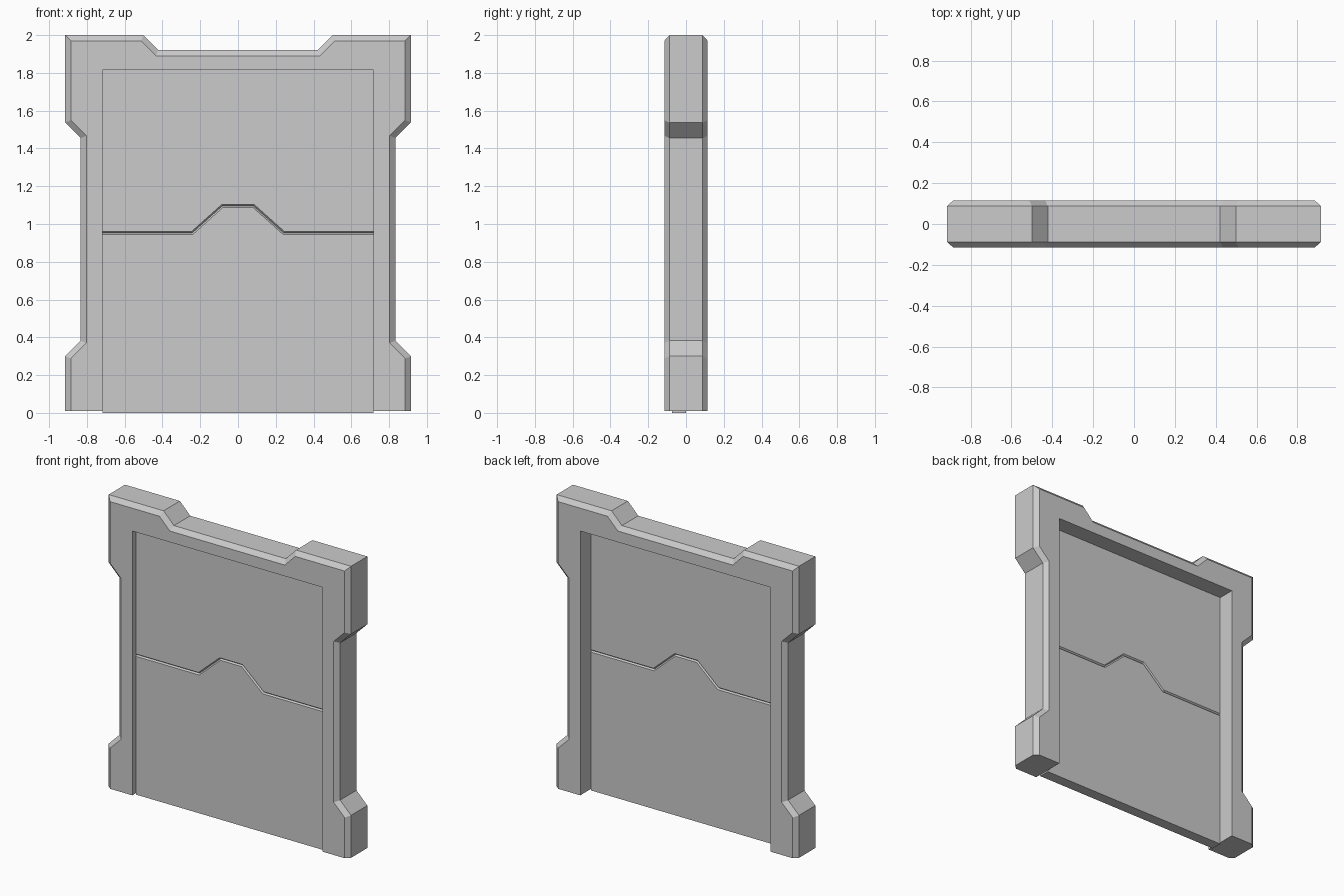
import bpy
import bmesh
from mathutils import Vector
from mathutils.geometry import intersect_line_line_2d  # noqa: F401

cube = bpy.data.objects.get("Cube")
if cube:
    bpy.data.objects.remove(cube)

grey = bpy.data.materials.new("light grey")
grey.use_nodes = True
colour = (0.6, 0.6, 0.6, 1)
grey.diffuse_color = colour
grey.node_tree.nodes["Principled BSDF"].inputs["Base Color"].default_value = colour


def inset(points, distances):
    """Move each edge of a counter-clockwise outline inward by its own distance."""
    result = []
    for i, p in enumerate(points):
        p = Vector(p)
        before = (p - Vector(points[i - 1])).normalized()
        after = (Vector(points[(i + 1) % len(points)]) - p).normalized()
        n1, n2 = Vector((-before.y, before.x)), Vector((-after.y, after.x))
        d1, d2 = distances[i - 1], distances[i]
        det = n1.x * n2.y - n1.y * n2.x
        result.append(p + Vector((d1 * n2.y - d2 * n1.y, d2 * n1.x - d1 * n2.x)) / det)
    return result


def chamfered_slab(name, points, distances, front, back, depth):
    """Extrude an outline along y, chamfering the chosen edges front and back."""
    small = inset(points, distances)
    sections = [(small, front), (points, front + depth),
                (points, back - depth), (small, back)]
    bm = bmesh.new()
    loops = [[bm.verts.new((p[0], y, p[1])) for p in outline] for outline, y in sections]
    bm.faces.new(loops[0])
    bm.faces.new(loops[-1][::-1])
    count = len(points)
    for a, b in zip(loops, loops[1:]):
        for i in range(count):
            j = (i + 1) % count
            bm.faces.new((a[i], b[i], b[j], a[j]))
    bmesh.ops.remove_doubles(bm, verts=bm.verts, dist=0.0001)
    bmesh.ops.dissolve_degenerate(bm, edges=bm.edges, dist=0.0001)
    bmesh.ops.recalc_face_normals(bm, faces=bm.faces)
    mesh = bpy.data.meshes.new(name)
    bm.to_mesh(mesh)
    bm.free()
    mesh.materials.append(grey)
    obj = bpy.data.objects.new(name, mesh)
    bpy.context.collection.objects.link(obj)
    return obj


def mirrored(points):
    return [(-x, z) for x, z in reversed(points)]


# Door frame: notched outer outline, then the plain doorway opening
door_x, door_top, floor = 0.718, 1.814, 0.01
outer = [(0.915, floor), (0.915, 0.3), (0.833, 0.382), (0.833, 1.455),
         (0.915, 1.537), (0.915, 2), (0.5, 2), (0.422, 1.92)]
outer += mirrored(outer)
opening = [(-door_x, floor), (-door_x, door_top), (door_x, door_top), (door_x, floor)]
edges = [0.03] * (len(outer) - 1) + [0] * (len(opening) + 1)
chamfered_slab("door_frame", outer + opening, edges, -0.115, 0.115, 0.027)

# Two door panels meeting along a stepped seam with a shallow V groove
seam = [(0.243, 0.952), (0.083, 1.095)]
seam = [(door_x, 0.952)] + seam + mirrored(seam) + [(-door_x, 0.952)]
groove = [0.008] * (len(seam) - 1)
chamfered_slab("lower_door_panel", [(-door_x, 0), (door_x, 0)] + seam,
               [0, 0] + groove + [0], -0.075, 0, 0.01)
chamfered_slab("upper_door_panel", [(door_x, door_top), (-door_x, door_top)] + seam[::-1],
               [0, 0] + groove + [0], -0.075, 0, 0.01)
